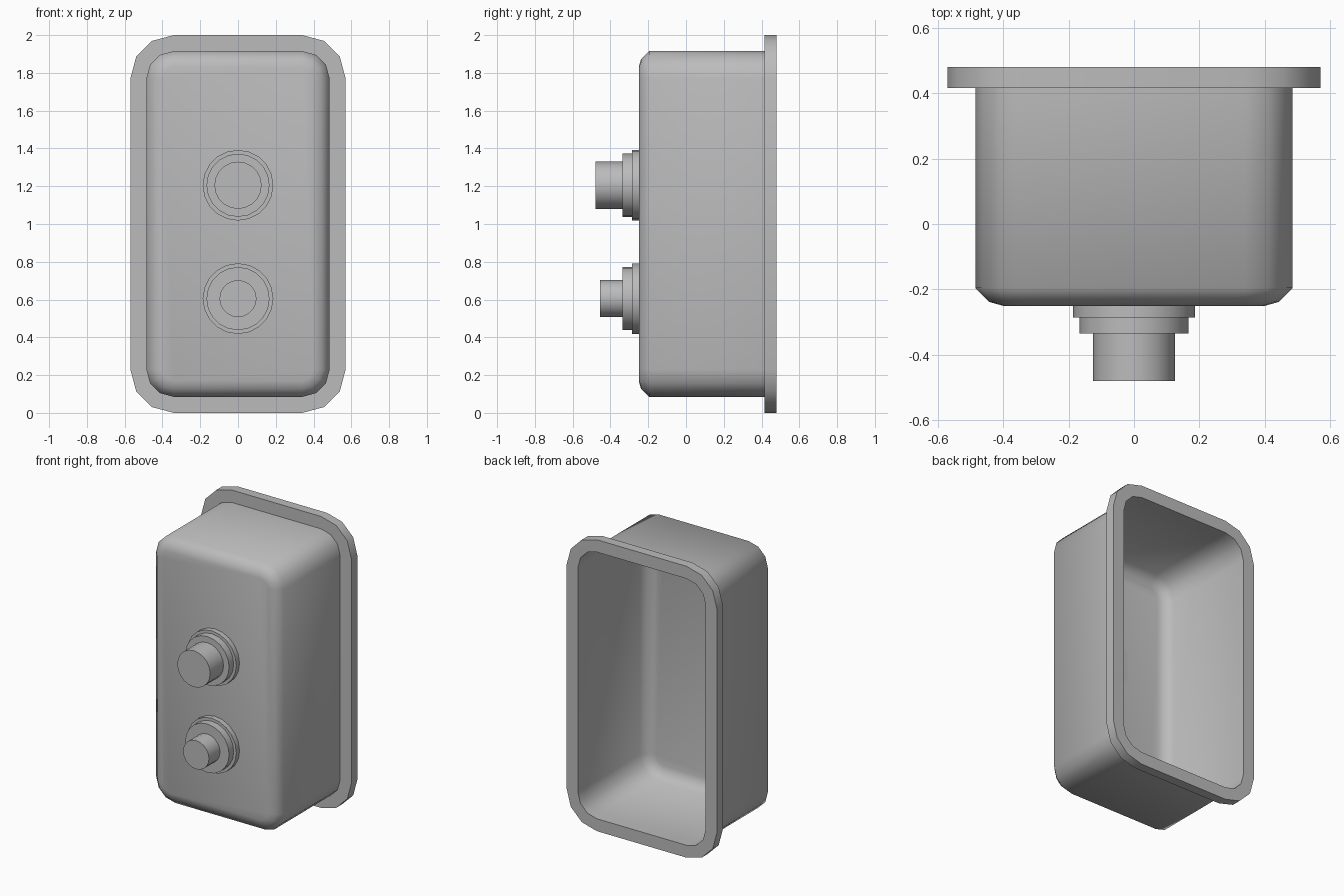
import bpy
import bmesh
import math

cube = bpy.data.objects.get("Cube")
if cube:
    bpy.data.objects.remove(cube, do_unlink=True)

grey = bpy.data.materials.new("plain grey")
grey.use_nodes = True
grey.diffuse_color = (0.5, 0.5, 0.5, 1)
grey.node_tree.nodes["Principled BSDF"].inputs["Base Color"].default_value = (0.5, 0.5, 0.5, 1)

CORNER_X, CORNER_Z, MID_Z = 0.34, 0.77, 1.0


def rounded_ring(radius, y):
    """Rounded rectangle, three segments per corner, anticlockwise from the front."""
    ring = []
    for corner, (sx, sz) in enumerate([(1, 1), (-1, 1), (-1, -1), (1, -1)]):
        for step in range(4):
            a = math.radians(90 * corner + 30 * step)
            ring.append((sx * CORNER_X + radius * math.cos(a), y,
                         MID_Z + sz * CORNER_Z + radius * math.sin(a)))
    return ring


def circle_ring(radius, y, z, sides=20):
    angles = [math.tau * i / sides for i in range(sides)]
    return [(radius * math.cos(a), y, z + radius * math.sin(a)) for a in angles]


def loft(name, rings, front_cap=False, back_cap=False, closed=False, angle=None):
    """Skin a list of rings that runs from back to front."""
    bm = bmesh.new()
    loops = [[bm.verts.new(p) for p in ring] for ring in rings]
    pairs = list(zip(loops, loops[1:]))
    if closed:
        pairs.append((loops[-1], loops[0]))
    for a, b in pairs:
        for i in range(len(a)):
            j = (i + 1) % len(a)
            bm.faces.new((a[i], a[j], b[j], b[i]))
    if front_cap:
        bm.faces.new(loops[-1])
    if back_cap:
        bm.faces.new(loops[0][::-1])
    mesh = bpy.data.meshes.new(name)
    bm.to_mesh(mesh)
    bm.free()
    mesh.materials.append(grey)
    obj = bpy.data.objects.new(name, mesh)
    bpy.context.collection.objects.link(obj)
    bpy.ops.object.select_all(action="DESELECT")
    obj.select_set(True)
    bpy.context.view_layer.objects.active = obj
    if angle is None:
        bpy.ops.object.shade_smooth()
    else:
        bpy.ops.object.shade_smooth_by_angle(angle=math.radians(angle))
    return obj


# Hollow housing, open at the back, with a softened front edge
loft("housing_shell",
     [rounded_ring(r, y) for r, y in
      [(0.145, 0.415), (0.145, -0.195), (0.103, -0.238), (0.06, -0.25)]],
     front_cap=True)

# Mounting flange around the open back
loft("mounting_flange",
     [rounded_ring(r, y) for r, y in
      [(0.23, 0.48), (0.23, 0.415), (0.145, 0.415), (0.145, 0.48)]],
     closed=True, angle=35)

# Two stepped push buttons
for label, z, cap_radius, cap_front in [("upper", 1.205, 0.125, -0.48),
                                        ("lower", 0.605, 0.098, -0.455)]:
    for part, r, back, front in [("base", 0.187, -0.25, -0.285),
                                 ("collar", 0.167, -0.285, -0.335),
                                 ("cap", cap_radius, -0.335, cap_front)]:
        loft(f"{label}_button_{part}",
             [circle_ring(r, back, z), circle_ring(r, front, z)],
             front_cap=True, back_cap=True, angle=35)
